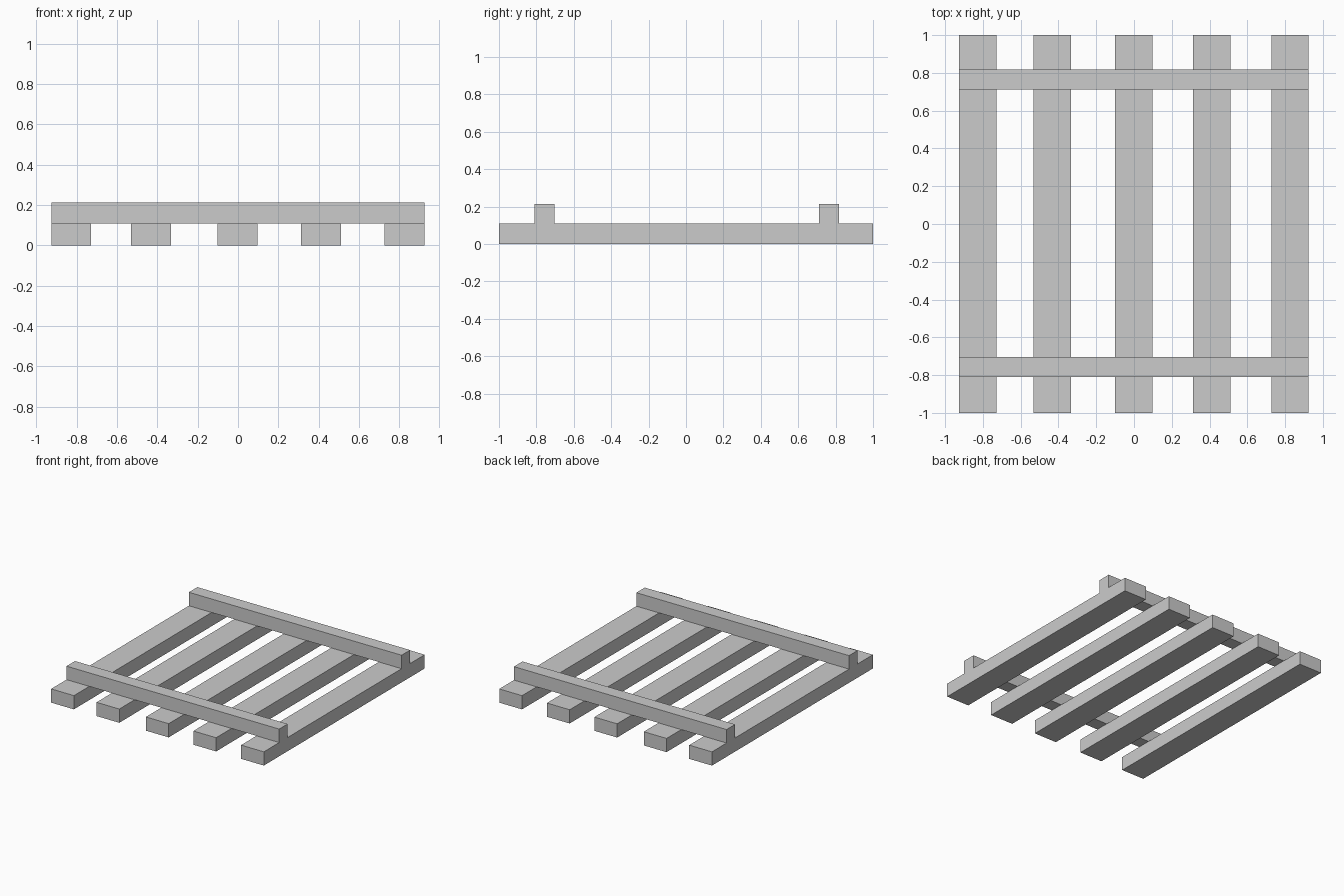
import bpy

if "Cube" in bpy.data.objects:
    bpy.data.objects.remove(bpy.data.objects["Cube"])


def box(name, x, y, z):
    """Add a box spanning the given (min, max) ranges."""
    spans = (x, y, z)
    bpy.ops.mesh.primitive_cube_add(size=1, location=[(a + b) / 2 for a, b in spans])
    obj = bpy.context.object
    obj.name = name
    obj.scale = [b - a for a, b in spans]
    bpy.ops.object.transform_apply(location=False, rotation=False, scale=True)
    return obj


SLAT_TOP = 0.108
HALF_SLAT = 0.099

# Five long slats resting on the floor, slightly unevenly spaced
for i, cx in enumerate((-0.827, -0.432, -0.002, 0.411, 0.826), 1):
    box(f"slat_{i}", (cx - HALF_SLAT, cx + HALF_SLAT), (-1, 1), (0, SLAT_TOP))

# Two cross rails lying over the slats
for name, y in (("front_rail", (-0.809, -0.704)), ("back_rail", (0.712, 0.818))):
    box(name, (-0.926, 0.925), y, (SLAT_TOP, 0.214))
